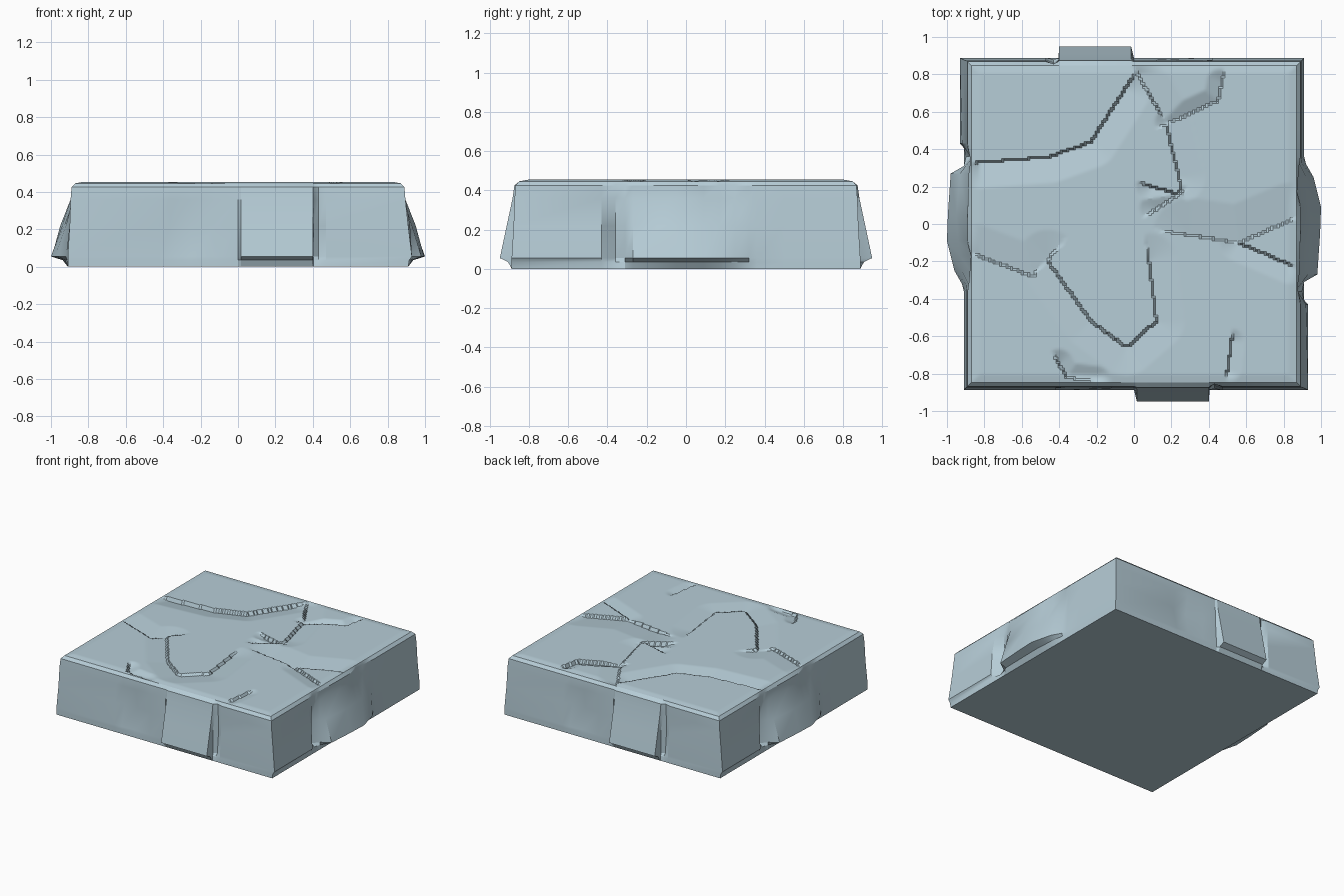
import bpy, bmesh
from mathutils import Vector
from mathutils.geometry import intersect_point_line

if "Cube" in bpy.data.objects:
    bpy.data.objects.remove(bpy.data.objects["Cube"])

stone = bpy.data.materials.new("pale blue grey stone")
stone.diffuse_color = (0.47, 0.61, 0.68, 1)
stone.use_nodes = True
stone.node_tree.nodes["Principled BSDF"].inputs["Base Color"].default_value = stone.diffuse_color

HX, HY, INSET = 0.91, 0.888, 0.04
LEVELS = [0, 0.035, 0.055, 0.22, 0.36, 0.425, 0.446]
TAPER = [0, 0, 0, 0.01, 0.015, 0.02, INSET]

# right wall: y, then outward bulge low / middle / high
RIGHT = [(HY, 0, 0, 0), (.5, 0, 0, 0), (.36, 0, 0, 0), (.32, .01, 0, -.01),
         (.25, .05, .02, -.02), (.17, .07, .03, -.03), (.09, .09, .04, 0),
         (-.05, .085, .05, 0), (-.27, .07, .03, -.01), (-.31, 0, 0, -.02),
         (-.36, -.04, -.04, -.02), (-.43, .02, .02, 0), (-HY, .02, .01, 0)]
# front wall: x, then outward bulge
FRONT = [(.47, 0, 0, 0), (.43, -.025, -.03, -.02), (.405, -.01, 0, 0),
         (.40, .06, .035, .01), (.015, .06, .035, .01), (0, 0, 0, 0),
         (-.12, 0, 0, 0), (-.25, -.005, -.025, 0), (-.36, 0, -.025, 0), (-.42, 0, 0, 0)]

# cracks in the top: the left side of each line is sunk by depth over a width
CRACKS = [
    (.03, .14, [(-.05, .72), (-.23, .44), (-.45, .36), (-.82, .33)]),
    (.02, .14, [(.02, .80), (.17, .54), (.24, .25)]),
    (.03, .08, [(.19, .54), (.45, .66), (.47, .76)]),
    (.02, .16, [(-.86, -.16), (-.54, -.28), (-.46, -.19)]),
    (.018, .15, [(.08, -.2), (.12, -.52), (-.04, -.66), (-.23, -.52), (-.46, -.2)]),
    (.025, .2, [(.3, -.06), (.56, -.1), (.84, .02)]),
    (.02, .1, [(.84, -.22), (.56, -.1)]),
    (.03, .08, [(-.4, -.75), (-.36, -.82), (-.2, -.84)]),
    (.03, .09, [(.12, .08), (.24, .16), (.1, .2)]),
    (.02, .07, [(.52, -.63), (.5, -.78)]),
]


def half_ring(i):
    """Right and front wall outline at level i."""
    def off(a, b, c):
        return (0, a * .3, a, b, c, c * .6, 0)[i]
    t = TAPER[i]
    pts = []
    for y, a, b, c in RIGHT:
        yy = y - t * (1 if y > 0 else -1) if abs(y) == HY else y
        pts.append((HX + off(a, b, c) - t, yy))
    for x, a, b, c in FRONT:
        pts.append((x, -(HY + off(a, b, c) - t)))
    return pts


def sink(x, y):
    """Depth of the chipped relief at a point on the top."""
    p, total = Vector((x, y)), 0
    for depth, width, line in CRACKS:
        best, left = width, False
        for a, b in zip(line, line[1:]):
            a, b = Vector(a), Vector(b)
            u = b - a
            k = max(0, min(1, (p - a).dot(u) / u.dot(u)))
            d = (p - a - u * k).length
            if d < best:
                best, left = d, u.x * (p.y - a.y) - u.y * (p.x - a.x) > 0
        if left:
            total = max(total, depth * (1 - best / width))
    return total


def finish(bm, name):
    me = bpy.data.meshes.new(name)
    bm.to_mesh(me)
    bm.free()
    me.materials.append(stone)
    ob = bpy.data.objects.new(name, me)
    bpy.context.collection.objects.link(ob)
    bpy.ops.object.select_all(action='DESELECT')
    ob.select_set(True)
    bpy.context.view_layer.objects.active = ob
    bpy.ops.object.shade_smooth_by_angle(angle=0.45)


# slab walls and underside, the back and left being the half turned 180 degrees
bm = bmesh.new()
rings = []
for i, z in enumerate(LEVELS):
    h = half_ring(i)
    rings.append([bm.verts.new((x, y, z)) for x, y in h + [(-x, -y) for x, y in h]])
n = len(rings[0])
for lo, hi in zip(rings, rings[1:]):
    for j in range(n):
        k = (j + 1) % n
        bm.faces.new((lo[k], lo[j], hi[j], hi[k]))
bm.faces.new(rings[0])
bm.normal_update()
finish(bm, "slab_walls")

# cracked top surface
bm = bmesh.new()
bmesh.ops.create_grid(bm, x_segments=150, y_segments=150, size=1)
for v in bm.verts:
    edge = min(1, (1 - max(abs(v.co.x), abs(v.co.y))) * 20)
    x, y = v.co.x * (HX - INSET), v.co.y * (HY - INSET)
    v.co = (x, y, 0.446 + edge * (0.008 - sink(x, y)))
finish(bm, "slab_top")
